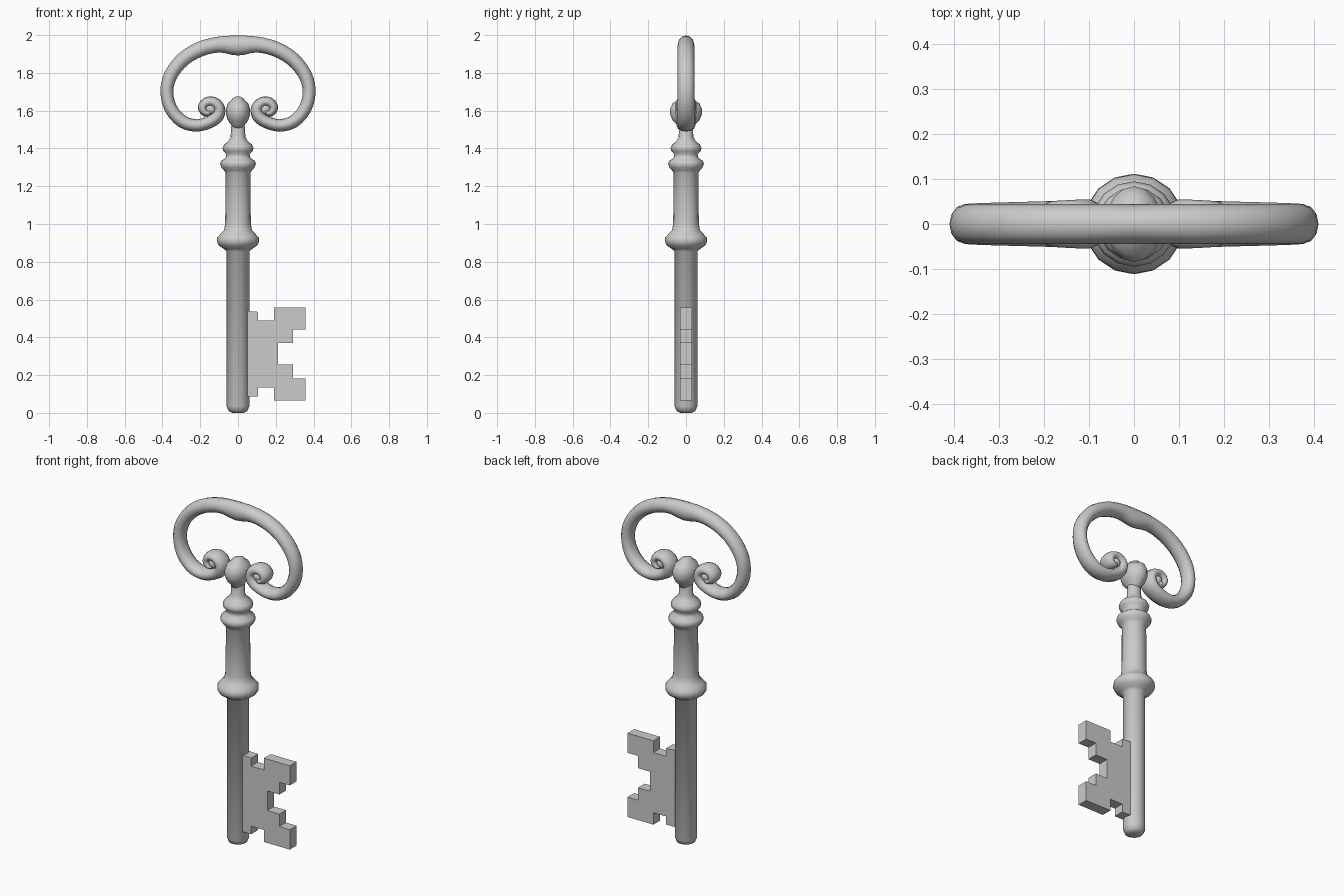
import bpy, bmesh, math
from mathutils import Vector

if "Cube" in bpy.data.objects:
    bpy.data.objects.remove(bpy.data.objects["Cube"])


def finish(bm, name, smooth=True):
    bmesh.ops.recalc_face_normals(bm, faces=bm.faces)
    me = bpy.data.meshes.new(name)
    bm.to_mesh(me)
    bm.free()
    ob = bpy.data.objects.new(name, me)
    bpy.context.collection.objects.link(ob)
    if smooth:
        me.shade_smooth()
    return ob


def skin(rings, name):
    """Joins rings of points into a capped tube."""
    bm = bmesh.new()
    loops = [[bm.verts.new(p) for p in ring] for ring in rings]
    for a, b in zip(loops, loops[1:]):
        n = len(a)
        for i in range(n):
            j = (i + 1) % n
            bm.faces.new((a[i], a[j], b[j], b[i]))
    bm.faces.new(loops[0])
    bm.faces.new(loops[-1])
    return finish(bm, name)


def lathe(profile, name, sides=16, squash=1.0):
    angles = [math.tau * i / sides for i in range(sides)]
    return skin([[(r * squash * math.cos(a), r * math.sin(a), z) for a in angles]
                 for r, z in profile], name)


def spline(points, steps=3):
    """Catmull-Rom smoothing of a path whose points also carry radii."""
    p = [Vector(q) for q in points]
    p = [p[0]] + p + [p[-1]]
    out = []
    for a, b, c, d in zip(p, p[1:], p[2:], p[3:]):
        for s in range(steps):
            t = s / steps
            out.append(0.5 * (2 * b + (c - a) * t + (2 * a - 5 * b + 4 * c - d) * t**2
                              + (3 * b - a - 3 * c + d) * t**3))
    return out + [p[-1]]


# turned stem with collars
lathe([(0.03, 0), (0.05, 0.01), (0.06, 0.035), (0.06, 0.855), (0.075, 0.868),
       (0.1, 0.885), (0.112, 0.905), (0.11, 0.928), (0.092, 0.948), (0.074, 0.968),
       (0.068, 1.0), (0.065, 1.27), (0.075, 1.285), (0.088, 1.3), (0.095, 1.318),
       (0.088, 1.335), (0.066, 1.35), (0.062, 1.37), (0.078, 1.387), (0.082, 1.402),
       (0.074, 1.42), (0.05, 1.44), (0.039, 1.46), (0.037, 1.51), (0.03, 1.55)], "stem")

# ball finial between the scrolls
lathe([(0.036, 1.505), (0.048, 1.525), (0.072, 1.55), (0.084, 1.58), (0.084, 1.61),
       (0.07, 1.64), (0.05, 1.652), (0.036, 1.667), (0.015, 1.675)],
      "finial", squash=0.76)

# bow: right half path as x, z, in-plane half width, half depth
half = [(0, 1.945, 0.053, 0.044), (0.1, 1.95, 0.042, 0.044), (0.2, 1.926, 0.04, 0.044),
        (0.29, 1.872, 0.038, 0.044), (0.355, 1.79, 0.036, 0.044), (0.377, 1.7, 0.034, 0.044),
        (0.355, 1.61, 0.034, 0.046), (0.295, 1.543, 0.034, 0.048), (0.22, 1.522, 0.033, 0.05),
        (0.15, 1.54, 0.033, 0.052), (0.107, 1.573, 0.034, 0.054), (0.1, 1.615, 0.031, 0.055),
        (0.13, 1.645, 0.029, 0.054), (0.168, 1.643, 0.027, 0.052), (0.188, 1.615, 0.025, 0.05),
        (0.172, 1.588, 0.02, 0.048), (0.148, 1.59, 0.015, 0.046)]
path = spline([(-x, z, w, d) for x, z, w, d in half[:0:-1]] + half)
rings = []
for i, (x, z, w, d) in enumerate(path):
    t = path[min(i + 1, len(path) - 1)] - path[max(i - 1, 0)]
    n = Vector((-t[1], t[0])).normalized()
    rings.append([(x + n.x * w * math.cos(a), d * math.sin(a), z + n.y * w * math.cos(a))
                  for a in (math.tau * k / 12 for k in range(12))])
skin(rings, "bow")

# rounded eyes of the two scrolls
for side, label in ((-1, "left"), (1, "right")):
    bm = bmesh.new()
    bmesh.ops.create_uvsphere(bm, u_segments=12, v_segments=8, radius=1)
    bmesh.ops.scale(bm, vec=(0.035, 0.045, 0.035), verts=bm.verts)
    bmesh.ops.translate(bm, vec=(side * 0.145, 0, 1.608), verts=bm.verts)
    finish(bm, "scroll_eye_" + label)

# notched bit plate
outline = [(0.03, 0.54), (0.107, 0.535), (0.107, 0.488), (0.19, 0.488), (0.19, 0.557),
           (0.358, 0.557), (0.358, 0.442), (0.29, 0.442), (0.29, 0.37), (0.212, 0.37),
           (0.212, 0.255), (0.29, 0.255), (0.29, 0.182), (0.358, 0.182), (0.358, 0.065),
           (0.19, 0.065), (0.19, 0.135), (0.107, 0.135), (0.107, 0.088), (0.03, 0.088)]
bm = bmesh.new()
face = bm.faces.new([bm.verts.new((x, -0.031, z)) for x, z in outline])
ext = bmesh.ops.extrude_face_region(bm, geom=[face])
bmesh.ops.translate(bm, vec=(0, 0.062, 0),
                    verts=[g for g in ext["geom"] if isinstance(g, bmesh.types.BMVert)])
# keep the starting face as the front cap
if not face.is_valid:
    bmesh.ops.holes_fill(bm, edges=bm.edges)
finish(bm, "bit", smooth=False)
